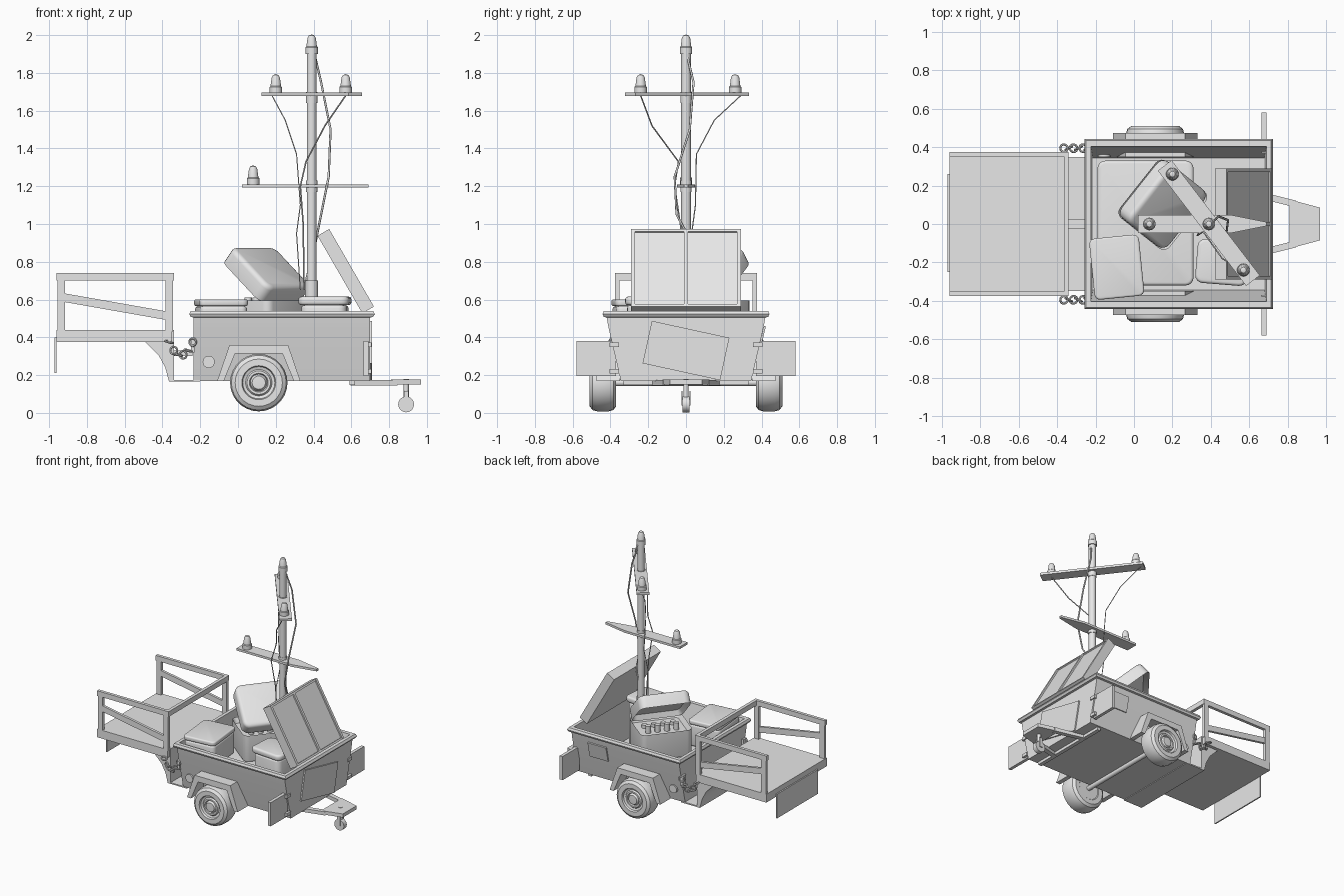
import bpy, bmesh, math
from mathutils import Matrix, Vector

if "Cube" in bpy.data.objects:
    bpy.data.objects.remove(bpy.data.objects["Cube"], do_unlink=True)

GREY = (0.8, 0.8, 0.8, 1)
mat = bpy.data.materials.new("light_grey")
mat.use_nodes = True
mat.diffuse_color = GREY
mat.node_tree.nodes["Principled BSDF"].inputs["Base Color"].default_value = GREY
built = []


def finish(name, bm, matrix=Matrix()):
    bmesh.ops.recalc_face_normals(bm, faces=bm.faces)
    me = bpy.data.meshes.new(name)
    bm.to_mesh(me)
    bm.free()
    me.materials.append(mat)
    ob = bpy.data.objects.new(name, me)
    ob.matrix_world = matrix
    bpy.context.collection.objects.link(ob)
    built.append(ob)
    return ob


def box(name, lo, hi):
    bm = bmesh.new()
    bmesh.ops.create_cube(bm, size=1)
    lo, hi = Vector(lo), Vector(hi)
    for v in bm.verts:
        v.co = (lo + hi) / 2 + v.co * (hi - lo)
    return finish(name, bm)


def prism(name, pts, a, b, axis="y"):
    """Extrude a 2D outline: xz along y, or xy along z."""
    bm = bmesh.new()
    put = (lambda p, t: (p[0], t, p[1])) if axis == "y" else (lambda p, t: (p[0], p[1], t))
    rings = [[bm.verts.new(put(p, t)) for p in pts] for t in (a, b)]
    n = len(pts)
    for r in rings:
        bm.faces.new(r)
    for i in range(n):
        j = (i + 1) % n
        bm.faces.new((rings[0][i], rings[0][j], rings[1][j], rings[1][i]))
    return finish(name, bm)


def beam(name, p, q, w, h):
    """Square bar from p to q."""
    p, q = Vector(p), Vector(q)
    bm = bmesh.new()
    bmesh.ops.create_cube(bm, size=1)
    bmesh.ops.scale(bm, vec=((q - p).length, w, h), verts=bm.verts)
    d = (q - p).normalized()
    side = Vector((0, 0, 1)).cross(d).normalized()
    rot = Matrix((d, side, d.cross(side))).transposed().to_4x4()
    return finish(name, bm, Matrix.Translation((p + q) / 2) @ rot)


def lathe(name, prof, matrix, n=24):
    """Turn a (radius, height) profile about local z."""
    bm = bmesh.new()
    vs = [bm.verts.new((r, 0, h)) for r, h in prof]
    es = [bm.edges.new(e) for e in zip(vs, vs[1:])]
    bmesh.ops.spin(bm, geom=vs + es, cent=(0, 0, 0), axis=(0, 0, 1),
                   angle=math.tau, steps=n, use_duplicate=False)
    bmesh.ops.remove_doubles(bm, verts=bm.verts, dist=1e-4)
    return finish(name, bm, matrix)


def rod(name, p, q, r, n=16):
    p, q = Vector(p), Vector(q)
    length = (q - p).length
    rot = (q - p).to_track_quat("Z", "Y").to_matrix().to_4x4()
    return lathe(name, [(0, 0), (r, 0), (r, length), (0, length)],
                 Matrix.Translation(p) @ rot, n)


def case(name, size, matrix, round_r=0.04, soft=0.015, recess=0):
    """Rounded case; recess -1 or 1 hollows the bottom or the top."""
    bm = bmesh.new()
    bmesh.ops.create_cube(bm, size=1)
    bmesh.ops.scale(bm, vec=size, verts=bm.verts)
    up = [e for e in bm.edges if abs((e.verts[0].co - e.verts[1].co).z) > 1e-4]
    bmesh.ops.bevel(bm, geom=up, offset=round_r, segments=4, affect="EDGES", profile=0.5)
    bm.normal_update()
    if recess:
        f = [f for f in bm.faces if f.normal.z * recess > 0.9]
        bmesh.ops.inset_region(bm, faces=f, thickness=0.02)
        bmesh.ops.translate(bm, vec=(0, 0, -recess * 0.04), verts=f[0].verts)
    bm.normal_update()
    soft_z = [size[2] / 2 * s for s in (-1, 1) if s != recess]
    rim = [e for e in bm.edges if any(all(abs(v.co.z - z) < 1e-4 for v in e.verts) for z in soft_z)]
    bmesh.ops.bevel(bm, geom=rim, offset=soft, segments=3, affect="EDGES", profile=0.5)
    return finish(name, bm, matrix)


def at(x, y, z, yaw=0):
    return Matrix.Translation((x, y, z)) @ Matrix.Rotation(yaw, 4, "Z")


# Trailer tub: stacked rectangular rings, outside up and inside down
bm = bmesh.new()
rings = []
for x0, x1, y, z in [(-.235, .70, .345, .17), (-.235, .70, .41, .45), (-.235, .70, .42, .505),
                     (-.25, .715, .435, .508), (-.258, .725, .442, .523), (-.25, .715, .435, .54),
                     (-.225, .69, .405, .54), (-.215, .68, .345, .2)]:
    rings.append([bm.verts.new(c) for c in ((x0, -y, z), (x1, -y, z), (x1, y, z), (x0, y, z))])
for a, b in zip(rings, rings[1:]):
    for i in range(4):
        j = (i + 1) % 4
        bm.faces.new((a[i], a[j], b[j], b[i]))
bm.faces.new(rings[0])
bm.faces.new(rings[-1])
finish("tub", bm)

# Running gear and side fittings, mirrored
TYRE = [(0, .005), (.085, .005), (.09, 0), (.125, 0), (.145, .015), (.152, .04), (.152, .1),
        (.145, .125), (.125, .14), (.09, .14), (.085, .125), (.07, .12), (.062, .13),
        (.05, .13), (.045, .118), (.035, .135), (0, .137)]
FENDER = [(-.11, .17), (-.045, .36), (.265, .36), (.33, .17), (.295, .17), (.235, .315), (-.015, .315), (-.075, .17)]
for s, side in ((-1, "right"), (1, "left")):
    face_out = Matrix.Rotation(-s * math.pi / 2, 4, "X")
    lathe(f"wheel_{side}", TYRE, Matrix.Translation((.11, s * .37, .16)) @ face_out, 28)
    prism(f"fender_{side}", FENDER, s * .35, s * .475)
    rod(f"filler_cap_{side}", (-.155, s * .35, .27), (-.155, s * .385, .27), .032, 20)
    box(f"light_board_{side}", (.665, min(s * .37, s * .58), .195), (.69, max(s * .37, s * .58), .38))
    for z in (.22, .36):
        box(f"board_hinge_{side}", (.69, s * .38 - .025, z - .012), (.708, s * .38 + .025, z + .012))
    # Chains between tub and platform
    for i in range(6):
        t = i / 5
        bpy.ops.mesh.primitive_torus_add(
            location=(-.365 + .125 * t, s * .395, .375 - .28 * t * (1 - t)),
            rotation=(math.pi / 2 * (i % 2), .3, .4 * s), major_radius=.02, minor_radius=.006,
            major_segments=12, minor_segments=6)
        link = bpy.context.object
        link.name = f"chain_link_{side}"
        link.data.materials.append(mat)
        built.append(link)
    box(f"chain_plate_{side}", (-.25, s * .375 - .02, .32), (-.23, s * .375 + .02, .4))
    # Platform railing
    y0, y1 = s * .363 - .012, s * .363 + .012
    for x in (-.955, -.385):
        box(f"rail_post_{side}", (x, y0, .43), (x + .04, y1, .71))
    box(f"top_rail_{side}", (-.96, y0, .7), (-.34, y1, .74))
    beam(f"rail_brace_{side}", (-.92, s * .363, .61), (-.38, s * .363, .515), .02, .045)
    # Drawbar arm
    beam(f"drawbar_{side}", (.6, s * .165, .16), (.84, s * .105, .16), .035, .028)

box("platform_cross_rail", (-.365, -.363, .7), (-.34, .363, .74))
rod("axle", (.11, -.38, .16), (.11, .38, .16), .018)
box("cross_member", (.59, -.33, .148), (.62, .33, .172))
prism("coupling_plate", [(.81, -.095), (.82, -.125), (.97, -.085), (.97, .085), (.82, .125), (.81, .095)],
      .15, .178, "z")
rod("jockey_post", (.89, 0, .075), (.89, 0, .18), .014)
rod("jockey_wheel", (.89, -.018, .045), (.89, .018, .045), .042, 20)
for y in (-.022, .022):
    box("jockey_fork", (.878, y - .003, .04), (.902, y + .003, .115))

# Platform with curved underside, hinge and end flap
prism("platform", [(-.96, .44), (-.96, .375), (-.49, .375), (-.42, .305), (-.385, .24), (-.365, .165),
                   (-.2, .165), (-.2, .175), (-.34, .175), (-.34, .44)], -.35, .35)
box("platform_deck", (-.96, -.375, .375), (-.35, .375, .44))
box("end_flap", (-.972, -.25, .21), (-.962, .26, .4))
box("centre_latch", (-.34, -.025, .3), (-.24, .025, .33))

# Skewed plate on the drawbar end and a plate on the side
ob = box("end_plate", (0, -.21, -.115), (.01, .21, .115))
ob.matrix_world = Matrix.Translation((.7, 0, .33)) @ Matrix.Rotation(-.215, 4, "X")
ob = box("side_plate", (-.08, -.005, -.06), (.08, .005, .06))
ob.matrix_world = Matrix.Translation((.48, .404, .4)) @ Matrix.Rotation(-.23, 4, "X")

# Cargo cases
case("floor_case", (.5, .65, .19), at(.06, .005, .295))
case("small_case", (.25, .31, .17), at(-.09, -.225, .48, .1), .03)
case("small_case_lid", (.26, .32, .035), at(-.09, -.225, .583, .1), .03, .01)
case("corner_case", (.24, .21, .37), at(.46, -.2, .385, -.08), .04)
case("corner_case_lid", (.27, .23, .045), at(.46, -.2, .593, -.08), .04)

# Open equipment case with knobs
yaw, tilt = .9, .7
base = at(.15, .1, .49, yaw)
case("open_case_base", (.38, .33, .21), base, .04, .015, 1)
for i in range(4):
    for j, y in enumerate((-.05, .04)):
        p = base @ Vector((-.105 + i * .07, y, .06))
        rod("panel_knob", p, p + Vector((0, 0, .03 + .03 * j)), .02, 12)
lid = at(.155, .1, .735, yaw) @ Matrix.Rotation(tilt, 4, "X")
case("open_case_lid", (.38, .34, .1), lid, .05, .025, -1)

# Tilted solar panel with raised frame
tip = Matrix.Translation((.57, 0, .75)) @ Matrix.Rotation(math.radians(60), 4, "Y")
panel_parts = [("panel_body", (-.237, -.29, -.035), (.237, .29, .025))]
for y in (-.29, -.01, .27):
    panel_parts.append(("panel_upright", (-.237, y, .02), (.237, y + .02, .036)))
for x in (-.237, .222):
    panel_parts.append(("panel_edge", (x, -.29, .02), (x + .015, .29, .035)))
for name, lo, hi in panel_parts:
    box(name, lo, hi).matrix_world = tip

# Mast, cross arms and beacons
rod("mast", (.39, 0, .2), (.39, 0, 1.91), .026, 20)
for z, r in ((.2, .034), (1.64, .03), (1.17, .03)):
    rod("mast_collar", (.39, 0, z), (.39, 0, .7 if z < 1 else z + .06), r, 20)
BEACON = [(0, 0), (.033, 0), (.033, .035), (.028, .04), (.022, .085), (.015, .098), (0, .103)]
for p in ((.39, 0, 1.9), (.2, .26, 1.69), (.57, -.24, 1.69), (.08, 0, 1.207)):
    lathe("beacon", BEACON, Matrix.Translation(p))
beam("upper_arm", (.16, .305, 1.687), (.62, -.295, 1.687), .09, .018)
prism("lower_arm", [(.02, -.048), (.5, -.048), (.69, -.01), (.69, .01), (.5, .048), (.02, .048)],
      1.193, 1.21, "z")

# Cables
CABLES = [[(.18, .29, 1.68), (.25, .15, 1.55), (.31, .055, 1.37), (.33, .05, 1.1), (.31, .03, .95), (.33, 0, .65)],
          [(.57, -.24, 1.68), (.46, -.18, 1.52), (.36, -.04, 1.33), (.33, -.06, 1.2), (.345, -.03, 1), (.35, 0, .65)],
          [(.4, 0, 1.92), (.44, .04, 1.75), (.49, .02, 1.5), (.48, -.06, 1.25), (.44, -.05, 1.05), (.41, .03, .9), (.36, 0, .7)]]
for path, r in zip(CABLES, (.003, .004, .006)):
    cu = bpy.data.curves.new("cable", "CURVE")
    cu.dimensions = "3D"
    cu.bevel_depth = r
    cu.bevel_resolution = 1
    sp = cu.splines.new("POLY")
    sp.points.add(len(path) - 1)
    for pt, co in zip(sp.points, path):
        pt.co = (*co, 1)
    cu.materials.append(mat)
    bpy.context.collection.objects.link(bpy.data.objects.new("cable", cu))

# Smooth shading with sharp edges kept
bpy.ops.object.select_all(action="DESELECT")
for ob in built:
    ob.select_set(True)
bpy.context.view_layer.objects.active = built[0]
bpy.ops.object.shade_smooth_by_angle(angle=math.radians(35))
